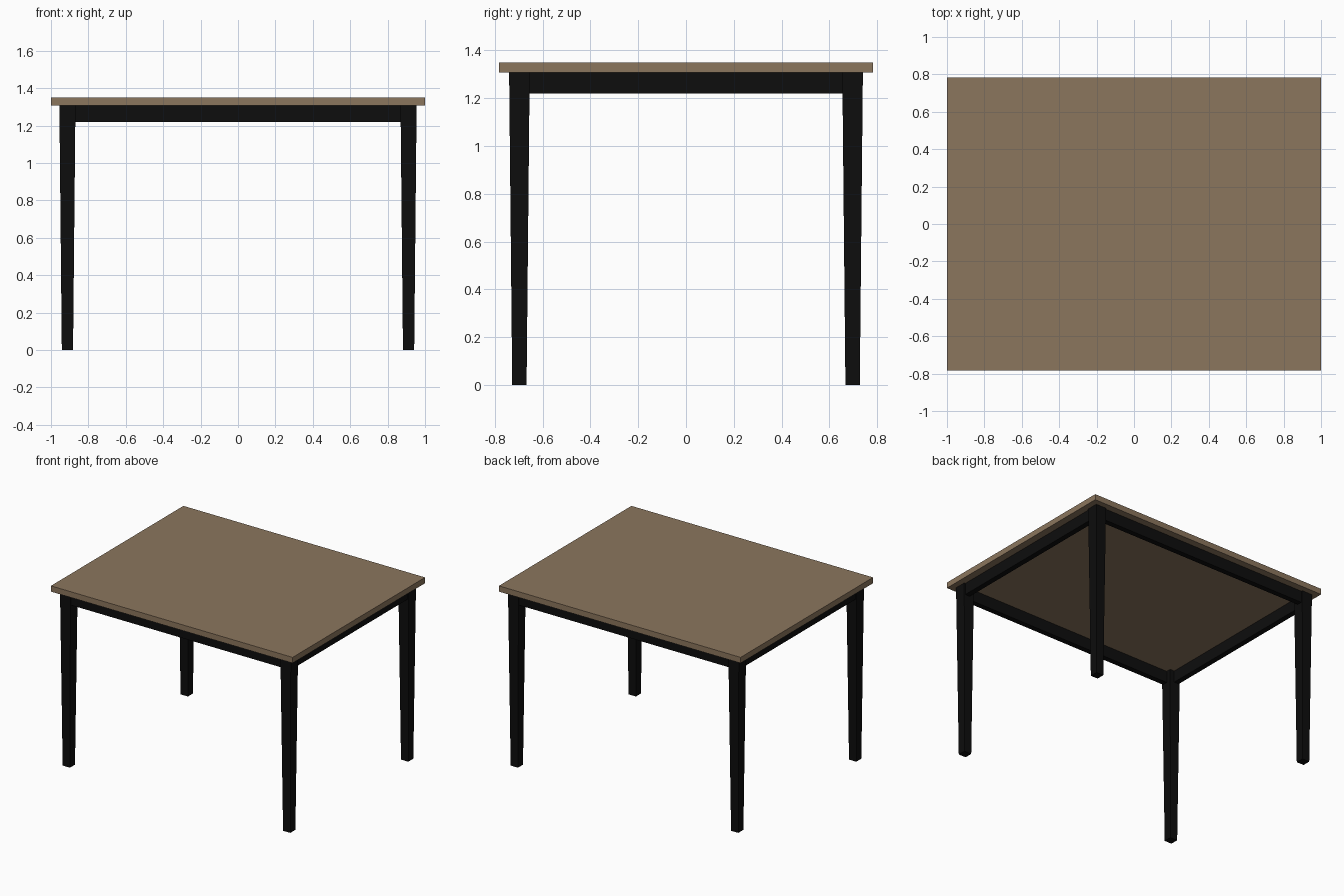
import bpy
import bmesh

if "Cube" in bpy.data.objects:
    bpy.data.objects.remove(bpy.data.objects["Cube"])

TOP_Z, UNDER_Z, APRON_Z = 1.35, 1.307, 1.22


def material(name, rgb):
    m = bpy.data.materials.new(name)
    m.diffuse_color = (*rgb, 1)
    m.use_nodes = True
    m.node_tree.nodes["Principled BSDF"].inputs["Base Color"].default_value = m.diffuse_color
    return m


wood = material("wood", (0.26, 0.18, 0.11))
black = material("black_paint", (0.004, 0.004, 0.004))


def tapered_box(name, x, y, z0, z1, bottom, top, mat):
    """Box from z0 to z1 with separate half sizes at the bottom and the top."""
    bm = bmesh.new()
    bmesh.ops.create_cube(bm, size=2)
    for v in bm.verts:
        hx, hy = top if v.co.z > 0 else bottom
        v.co = (x + v.co.x * hx, y + v.co.y * hy, z1 if v.co.z > 0 else z0)
    me = bpy.data.meshes.new(name)
    bm.to_mesh(me)
    bm.free()
    me.materials.append(mat)
    ob = bpy.data.objects.new(name, me)
    bpy.context.collection.objects.link(ob)
    return ob


# Table top
tapered_box("table_top", 0, 0, UNDER_Z, TOP_Z, (1, 0.783), (1, 0.783), wood)

# Four tapered legs
for sx, side in ((-1, "left"), (1, "right")):
    for sy, end in ((-1, "front"), (1, "back")):
        tapered_box(f"{end}_{side}_leg", sx * 0.912, sy * 0.697, 0, UNDER_Z,
                    (0.03, 0.03), (0.043, 0.043), black)

# Apron rails between the legs
for s, end, side in ((-1, "front", "left"), (1, "back", "right")):
    long_half, short_half = (0.88, 0.02), (0.02, 0.665)
    tapered_box(f"{end}_apron", 0, s * 0.71, APRON_Z, UNDER_Z, long_half, long_half, black)
    tapered_box(f"{side}_apron", s * 0.925, 0, APRON_Z, UNDER_Z, short_half, short_half, black)
